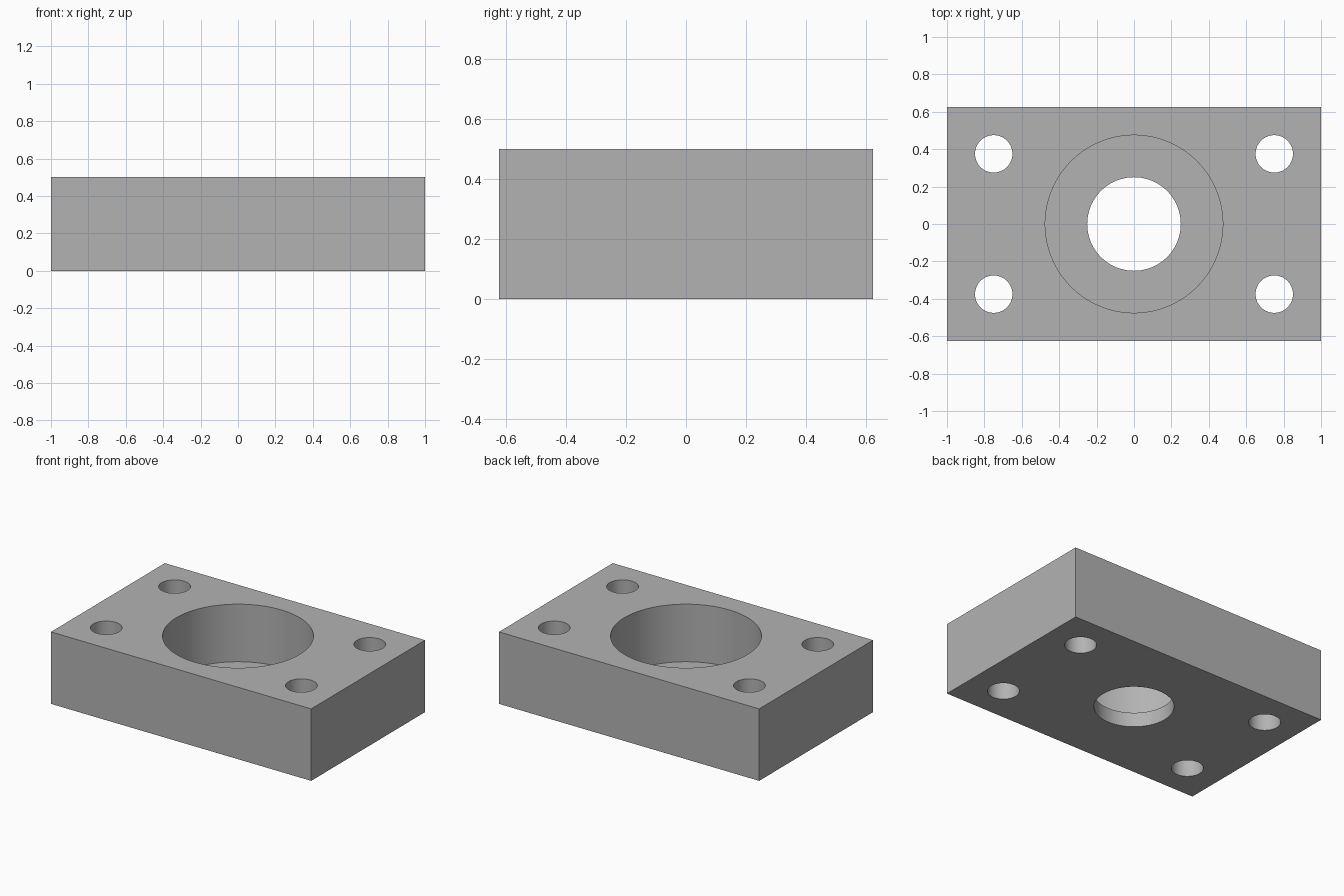
import bpy
import math

if "Cube" in bpy.data.objects:
    bpy.data.objects.remove(bpy.data.objects["Cube"], do_unlink=True)

LENGTH, WIDTH, HEIGHT = 2.0, 1.25, 0.5
FLOOR_Z = 0.1

# Single grey finish
grey = bpy.data.materials.new("plain_grey")
grey.use_nodes = True
colour = (0.45, 0.45, 0.45, 1.0)
grey.diffuse_color = colour
grey.node_tree.nodes["Principled BSDF"].inputs["Base Color"].default_value = colour

# Rectangular block
bpy.ops.mesh.primitive_cube_add(size=1, location=(0, 0, HEIGHT / 2))
block = bpy.context.object
block.name = "mounting_block"
block.scale = (LENGTH, WIDTH, HEIGHT)
bpy.ops.object.transform_apply(location=True, rotation=False, scale=True)
block.data.materials.append(grey)


def drill(name, x, y, radius, bottom, sides):
    """Cut a vertical round hole from above the block down to bottom."""
    top = HEIGHT + 0.1
    bpy.ops.mesh.primitive_cylinder_add(
        vertices=sides, radius=radius, depth=top - bottom,
        location=(x, y, (top + bottom) / 2))
    cutter = bpy.context.object
    cutter.name = name
    cutter.hide_render = True
    cutter.data.materials.append(grey)
    cut = block.modifiers.new(name, 'BOOLEAN')
    cut.operation = 'DIFFERENCE'
    cut.solver = 'EXACT'
    cut.object = cutter
    bpy.context.view_layer.objects.active = block
    bpy.ops.object.modifier_apply(modifier=name)
    bpy.data.objects.remove(cutter, do_unlink=True)


# Wide centre recess with a smaller bore through its floor
drill("centre_recess", 0, 0, 0.475, FLOOR_Z, 96)
drill("centre_bore", 0, 0, 0.25, -0.1, 96)

# Four corner bolt holes
for x in (-0.75, 0.75):
    for y in (-0.375, 0.375):
        drill("bolt_hole", x, y, 0.1, -0.1, 64)

# Smooth bores with crisp rims
bpy.ops.object.select_all(action='DESELECT')
block.select_set(True)
bpy.context.view_layer.objects.active = block
bpy.ops.object.shade_smooth_by_angle(angle=math.radians(30))
